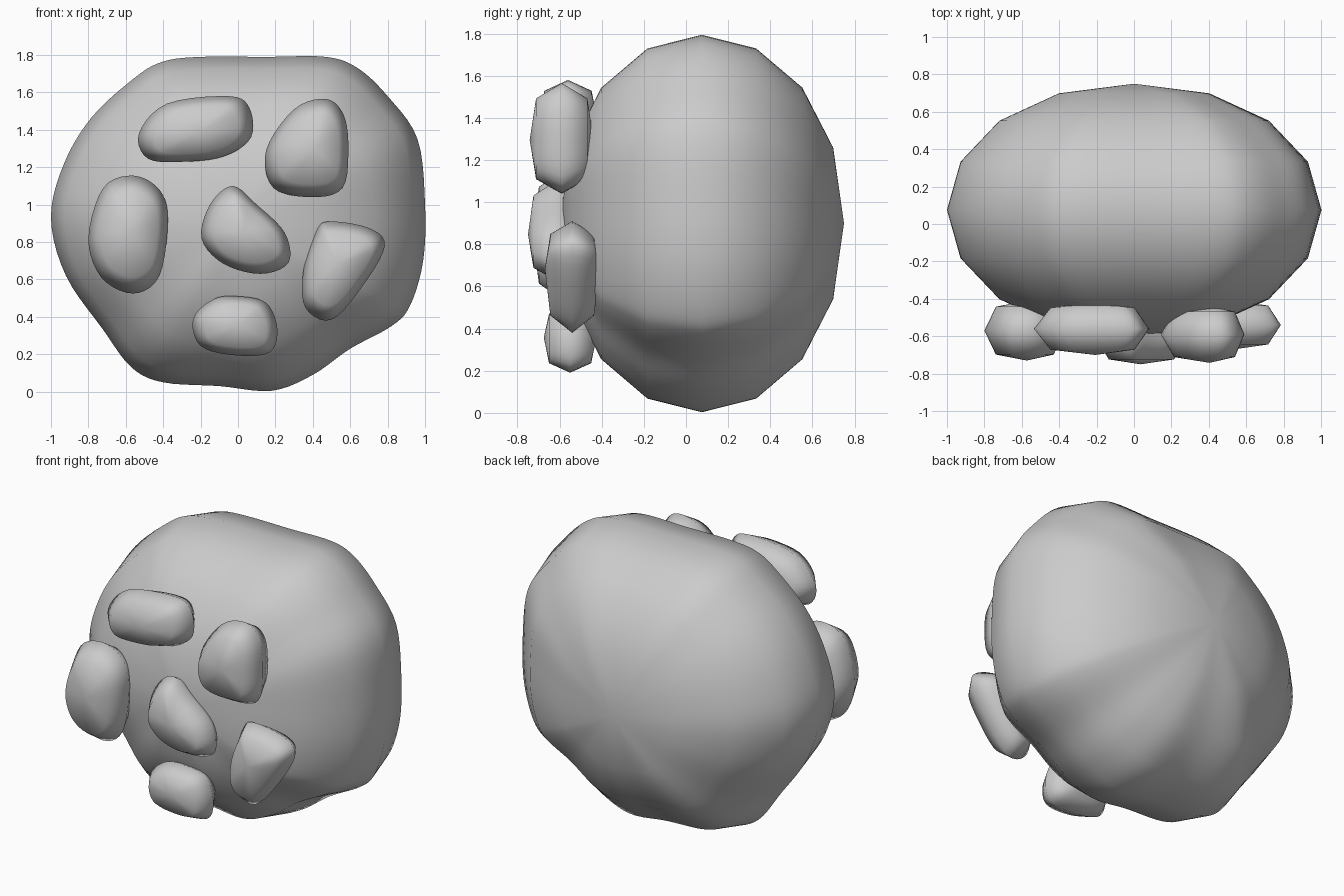
import bpy, bmesh, math

if "Cube" in bpy.data.objects:
    bpy.data.objects.remove(bpy.data.objects["Cube"])


def smooth_loop(pts, sub=5):
    """Closed Catmull-Rom curve through a few outline points."""
    out, n = [], len(pts)
    for i in range(n):
        a, b, c, d = (pts[(i + k - 1) % n] for k in range(4))
        for s in range(sub):
            t = s / sub
            out.append(tuple(0.5 * (2 * q + (r - p) * t + (2 * p - 5 * q + 4 * r - w) * t * t
                                    + (3 * q - p - 3 * r + w) * t ** 3)
                             for p, q, r, w in zip(a, b, c, d)))
    return out


def stone(name, pts, centre, y, half, layers):
    """Domed stone: front outline shrunk to a pole at front and back.
    layers = (outline scale, depth fraction) from front to back."""
    loop = smooth_loop(pts)
    cx, cz = centre
    n = len(loop)
    bm = bmesh.new()
    front = bm.verts.new((cx, y - half, cz))
    rings = [[bm.verts.new((cx + (px - cx) * s, y + half * d, cz + (pz - cz) * s))
              for px, pz in loop] for s, d in layers]
    back = bm.verts.new((cx, y + half, cz))
    for i in range(n):
        j = (i + 1) % n
        bm.faces.new((front, rings[0][i], rings[0][j]))
        bm.faces.new((back, rings[-1][j], rings[-1][i]))
        for a, b in zip(rings, rings[1:]):
            bm.faces.new((a[i], b[i], b[j], a[j]))
    bmesh.ops.recalc_face_normals(bm, faces=bm.faces)
    for f in bm.faces:
        f.smooth = True
    me = bpy.data.meshes.new(name)
    bm.to_mesh(me)
    bm.free()
    bpy.context.collection.objects.link(bpy.data.objects.new(name, me))


# Large rounded boulder
body_layers = [(math.cos(math.radians(a)) ** 0.95, math.sin(math.radians(a)))
               for a in (-67.5, -45, -22.5, 0, 22.5, 45, 67.5)]
stone("boulder",
      [(-.2, 1.79), (.15, 1.79), (.47, 1.79), (.64, 1.73), (.8, 1.58), (.96, 1.35),
       (1, 1), (.99, .7), (.92, .46), (.82, .35), (.6, .23), (.4, .09), (.18, .005),
       (-.1, .03), (-.4, .05), (-.57, .13), (-.72, .33), (-.92, .62), (-1, .93),
       (-.93, 1.22), (-.78, 1.47), (-.55, 1.68), (-.4, 1.765)],
      (0, .9), .075, .675, body_layers)


# Pebbles stuck on the front
def pebble(name, y, half, pts):
    cx = sum(p[0] for p in pts) / len(pts)
    cz = sum(p[1] for p in pts) / len(pts)
    stone(name, pts, (cx, cz), y, half, [(.73, -.8), (1, 0), (.73, .8)])


pebble("pebble_upper_left", -.56, .14,
       [(-.05, 1.58), (.06, 1.52), (.07, 1.36), (-.07, 1.26), (-.28, 1.23),
        (-.48, 1.245), (-.53, 1.38), (-.38, 1.54)])
pebble("pebble_upper_right", -.59, .152,
       [(.47, 1.565), (.565, 1.48), (.59, 1.3), (.56, 1.09), (.4, 1.04),
        (.19, 1.09), (.15, 1.29), (.3, 1.51)])
pebble("pebble_left", -.57, .16,
       [(-.56, 1.155), (-.42, 1.08), (-.375, .92), (-.42, .62), (-.56, .525),
        (-.73, .61), (-.8, .82), (-.72, 1.09)])
pebble("pebble_centre", -.62, .13,
       [(-.03, 1.1), (.1, 1.0), (.25, .85), (.27, .69), (.12, .63),
        (-.08, .685), (-.195, .82), (-.15, 1.0)])
pebble("pebble_right", -.54, .13,
       [(.49, .91), (.7, .875), (.785, .78), (.67, .57), (.5, .385),
        (.36, .45), (.35, .65), (.42, .86)])
pebble("pebble_bottom", -.55, .125,
       [(0, .51), (.15, .475), (.21, .34), (.17, .21), (-.02, .195),
        (-.2, .245), (-.24, .39), (-.13, .495)])
